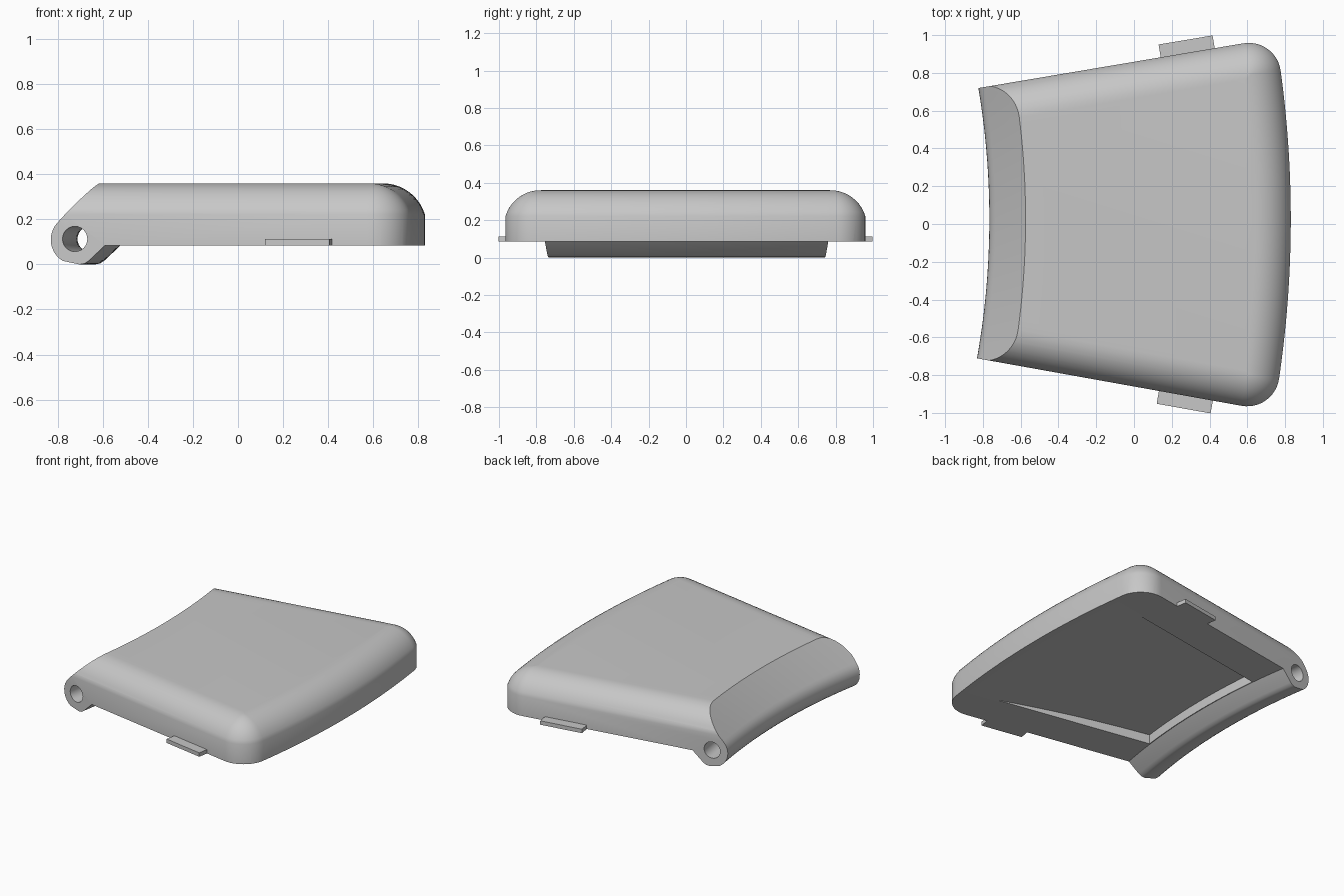
import bpy, bmesh, math

if "Cube" in bpy.data.objects:
    bpy.data.objects.remove(bpy.data.objects["Cube"])

CX = -4.94                   # pivot that all arcs share
TH = math.radians(9.87)      # half angle of the sector
C, S = math.cos(TH), math.sin(TH)
R_OUT, R_CORNER = 5.77, 0.17
TURN = math.radians(-0.3)    # slight turn of the whole part

grey = bpy.data.materials.new("light_grey")
grey.diffuse_color = (0.57, 0.57, 0.57, 1)
grey.use_nodes = True
grey.node_tree.nodes["Principled BSDF"].inputs["Base Color"].default_value = grey.diffuse_color


def loft(name, rings):
    """Solid from equal-length closed rings, capped at both ends."""
    bm = bmesh.new()
    vr = [[bm.verts.new(p) for p in ring] for ring in rings]
    n = len(vr[0])
    for a, b in zip(vr, vr[1:]):
        for i in range(n):
            j = (i + 1) % n
            bm.faces.new((a[i], a[j], b[j], b[i]))
    bm.faces.new(vr[0])
    bm.faces.new(vr[-1])
    bmesh.ops.recalc_face_normals(bm, faces=bm.faces[:])
    me = bpy.data.meshes.new(name)
    bm.to_mesh(me)
    bm.free()
    me.materials.append(grey)
    ob = bpy.data.objects.new(name, me)
    bpy.context.collection.objects.link(ob)
    return ob


def sweep(name, profile, half=12.0, steps=32):
    """Sweep an (r, z) profile along the arc about the pivot."""
    rings = []
    for k in range(steps + 1):
        a = math.radians(half * (2 * k / steps - 1))
        rings.append([(CX + r * math.cos(a), r * math.sin(a), z) for r, z in profile])
    return loft(name, rings)


def side_point(along, out):
    """Point measured along the +y side line and outward from it."""
    return (CX + along * C - out * S, along * S + out * C)


def outline(d):
    """Plan outline inset by d, with rounded outer corners."""
    rr = max(R_CORNER - d, 0.004)
    rc = R_OUT - d - rr
    ac = TH - math.asin((d + rr) / rc)
    cx, cy = CX + rc * math.cos(ac), rc * math.sin(ac)
    half = [(CX + (R_OUT - d) * math.cos(ac * k / 14),
             (R_OUT - d) * math.sin(ac * k / 14)) for k in range(14)]
    for k in range(13):
        a = ac + (TH + math.pi / 2 - ac) * k / 12
        half.append((cx + rr * math.cos(a), cy + rr * math.sin(a)))
    half.append(side_point(4.04, -d))
    return half + [(x, -y) for x, y in reversed(half[1:])]


def boolean(ob, cutter, op):
    m = ob.modifiers.new(op, 'BOOLEAN')
    m.operation, m.solver, m.object = op, 'EXACT', cutter
    bpy.context.view_layer.objects.active = ob
    bpy.ops.object.modifier_apply(modifier=m.name)
    bpy.data.objects.remove(cutter)


# cover: stacked outlines, top edge rounded by an arc that meets the wall at a soft crease
RHO, phi = 0.195, math.radians(73)
levels = [(0, -0.05)]
for k in range(11):
    t = phi * (1 - k / 10)
    levels.append((RHO * (math.sin(phi) - math.sin(t)), 0.36 - RHO * (1 - math.cos(t))))
cover = loft("cover", [[(x, y, z) for x, y in outline(d)] for d, z in levels])

# side profile: sloped back edge, hinge barrel, flat underside
HR, HZ, RAD = 4.283, 0.11, 0.109
profile = [(6.3, 0.085), (6.3, 0.5), (4.366 + 0.132, 0.5), (4.366, 0.36)]
for k in range(11):
    a = math.radians(135 + 10.5 * k)
    profile.append((HR + RAD * math.cos(a), HZ + RAD * math.sin(a)))
profile += [(4.304, 0.0), (4.327, 0.004), (4.347, 0.017), (4.419, 0.085)]
boolean(cover, sweep("side_profile", profile), 'INTERSECT')

# curved pin hole through the hinge barrel
hole = [(HR + 0.056 * math.cos(math.tau * k / 24),
         0.113 + 0.056 * math.sin(math.tau * k / 24)) for k in range(24)]
boolean(cover, sweep("pin_hole", hole), 'DIFFERENCE')

# recess in the underside: curved floor, deepest next to the hinge
RN, INSET = 4.424, 0.257
near = side_point(math.sqrt(RN ** 2 - INSET ** 2), -INSET)
far = side_point(5.69, -INSET)
an = math.atan2(near[1], near[0] - CX)
plan = [(CX + RN * math.cos(an * k / 10), RN * math.sin(an * k / 10))
        for k in range(-10, 11)]
plan += [far, (far[0], -far[1])]
recess = loft("recess", [[(x, y, z) for x, y in plan] for z in (0.05, 0.3)])
floor = [(-0.7, 0.0), (0.65, 0.0)]
for k in range(-1, 13):
    s = k / 11
    floor.append((0.54 - 1.09 * s, 0.085 + 0.064 * s * (1.85 - 0.85 * s)))
floor.append((-0.7, 0.149))
boolean(recess, loft("floor", [[(x, y, z) for x, z in floor] for y in (-1.2, 1.2)]),
        'INTERSECT')
boolean(cover, recess, 'DIFFERENCE')

# smooth curved surfaces, keep edges sharp
bpy.ops.object.select_all(action='DESELECT')
cover.select_set(True)
bpy.context.view_layer.objects.active = cover
bpy.ops.object.shade_smooth_by_angle(angle=math.radians(28))

# clip tabs on both sides
parts = [cover]
for sgn, side in ((1, "back"), (-1, "front")):
    q = [side_point(a, o) for a, o in
         ((5.153, -0.005), (5.443, -0.005), (5.443, 0.0685), (5.153, 0.0685))]
    parts.append(loft(side + "_tab",
                      [[(x, sgn * y, z) for x, y in q] for z in (0.085, 0.112)]))

for ob in parts:
    ob.rotation_euler.z = TURN
